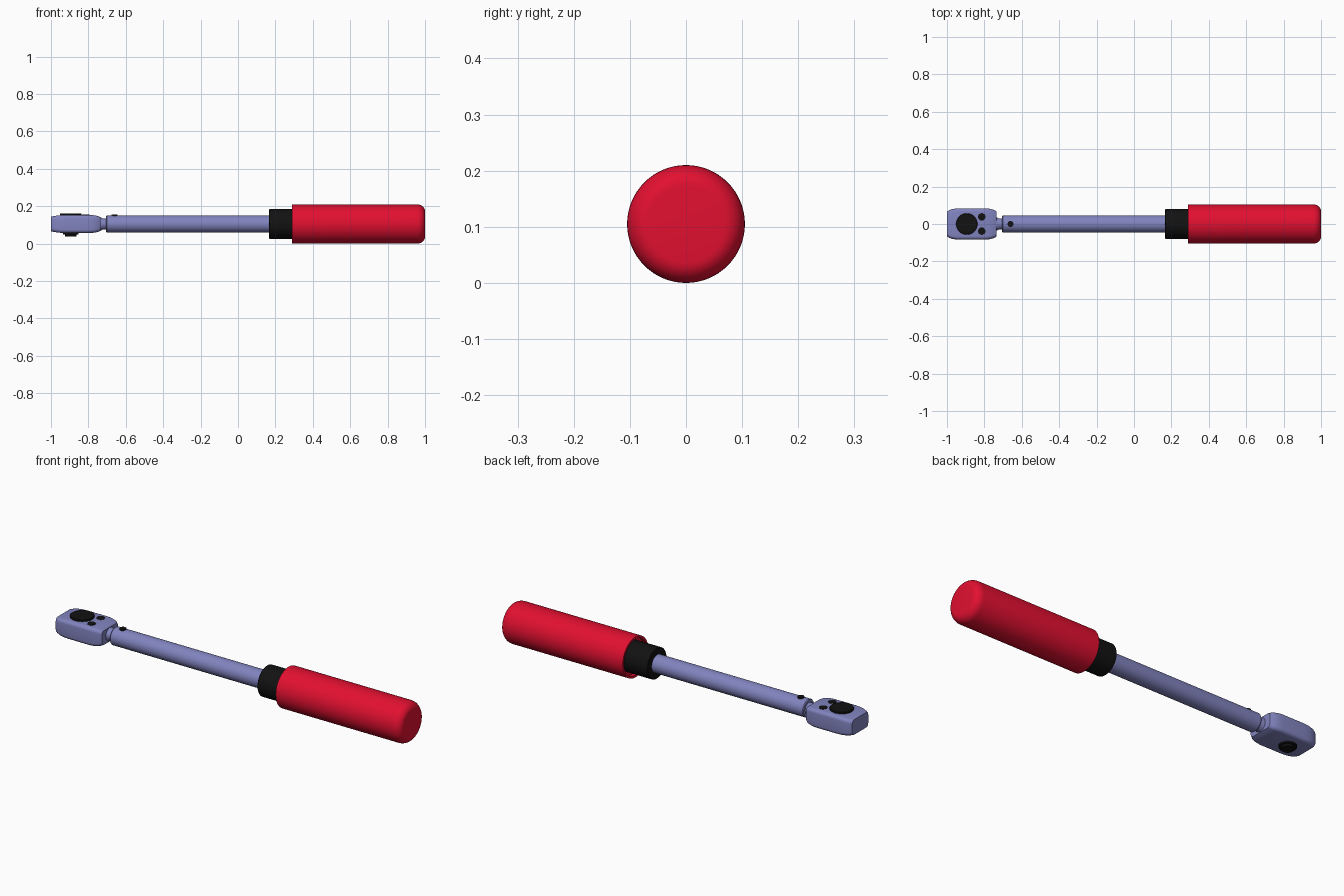
import bpy, bmesh, math
from math import cos, sin, pi, radians

if "Cube" in bpy.data.objects:
    bpy.data.objects.remove(bpy.data.objects["Cube"])

ZC = 0.105  # height of the wrench axis


def material(name, rgb):
    m = bpy.data.materials.new(name)
    m.diffuse_color = (*rgb, 1)
    m.use_nodes = True
    m.node_tree.nodes["Principled BSDF"].inputs["Base Color"].default_value = m.diffuse_color
    return m


STEEL = material("blue_steel", (0.22, 0.23, 0.52))
RED = material("red_grip", (0.76, 0.005, 0.03))
BLACK = material("black", (0.006, 0.006, 0.006))


def loft(name, rings, mat, angle=35):
    """Skin a list of equal-length closed rings and cap both ends."""
    bm = bmesh.new()
    loops = [[bm.verts.new(p) for p in ring] for ring in rings]
    n = len(loops[0])
    for a, b in zip(loops, loops[1:]):
        for i in range(n):
            j = (i + 1) % n
            bm.faces.new((a[i], a[j], b[j], b[i]))
    bm.faces.new(loops[0])
    bm.faces.new(loops[-1])
    bmesh.ops.recalc_face_normals(bm, faces=bm.faces)
    me = bpy.data.meshes.new(name)
    bm.to_mesh(me)
    bm.free()
    me.shade_smooth()
    me.set_sharp_from_angle(angle=radians(angle))
    me.materials.append(mat)
    ob = bpy.data.objects.new(name, me)
    bpy.context.collection.objects.link(ob)
    return ob


def circle(n):
    return [(cos(2 * pi * i / n), sin(2 * pi * i / n)) for i in range(n)]


def lathe_x(name, profile, mat, n=64):
    """Revolve (x, radius) points around the wrench axis."""
    return loft(name, [[(x, r * c, ZC + r * s) for c, s in circle(n)]
                       for x, r in profile], mat)


def lathe_z(name, x, y, profile, mat, n=40):
    """Revolve (z, radius) points around a vertical axis."""
    return loft(name, [[(x + r * c, y + r * s, z) for c, s in circle(n)]
                       for z, r in profile], mat)


def rounded_rect(x, hy, hz, rad, seg=5):
    """Cross-section of the head at x."""
    pts = []
    for k, (sy, sz) in enumerate([(1, 1), (-1, 1), (-1, -1), (1, -1)]):
        for i in range(seg + 1):
            a = pi / 2 * (k + i / seg)
            pts.append((x, sy * (hy - rad) + rad * cos(a),
                        ZC + sz * (hz - rad) + rad * sin(a)))
    return pts


# Grip: recessed lip at the front, rounded butt end
butt = [(0.958 + 0.042 * sin(a), 0.068 + 0.037 * cos(a))
        for a in (pi / 2 * i / 8 for i in range(9))]
lathe_x("grip", [(0.31, 0.07), (0.31, 0.094), (0.29, 0.094), (0.29, 0.105)] + butt, RED)

# Collar between grip and shaft
lathe_x("collar", [(0.165, 0.076), (0.168, 0.079), (0.32, 0.079)], BLACK)

# Shaft tube and the narrow neck joining it to the head
lathe_x("shaft", [(-0.705, 0.043), (-0.701, 0.046), (0.18, 0.046)], STEEL)
lathe_x("neck", [(-0.75, 0.034), (-0.732, 0.034), (-0.722, 0.03), (-0.69, 0.03)], STEEL)

# Ratchet head: x, half width, half height
stations = [(-1.0, 0.066, 0.039), (-0.99, 0.073, 0.041), (-0.975, 0.079, 0.044),
            (-0.95, 0.083, 0.047), (-0.92, 0.084, 0.048), (-0.80, 0.084, 0.048),
            (-0.775, 0.082, 0.047), (-0.75, 0.076, 0.043), (-0.735, 0.067, 0.037)]
loft("ratchet_head", [rounded_rect(x, hy, hz, 0.018) for x, hy, hz in stations], STEEL)

# Black disc on top and stepped drive underneath
lathe_z("selector_disc", -0.894, 0, [(0.14, 0.057), (0.160, 0.057), (0.162, 0.055)], BLACK)
lathe_z("drive_base", -0.894, 0, [(0.07, 0.042), (0.05, 0.042)], BLACK)
lathe_z("drive_tip", -0.894, 0, [(0.06, 0.031), (0.040, 0.031), (0.037, 0.028)], BLACK)

# Head screws and the shaft pin
for side, y in (("left", 0.038), ("right", -0.038)):
    lathe_z("head_screw_" + side, -0.814, y, [(0.14, 0.02), (0.155, 0.02)], BLACK, 24)
lathe_z("shaft_pin", -0.66, 0, [(0.13, 0.016), (0.156, 0.016)], BLACK, 24)
